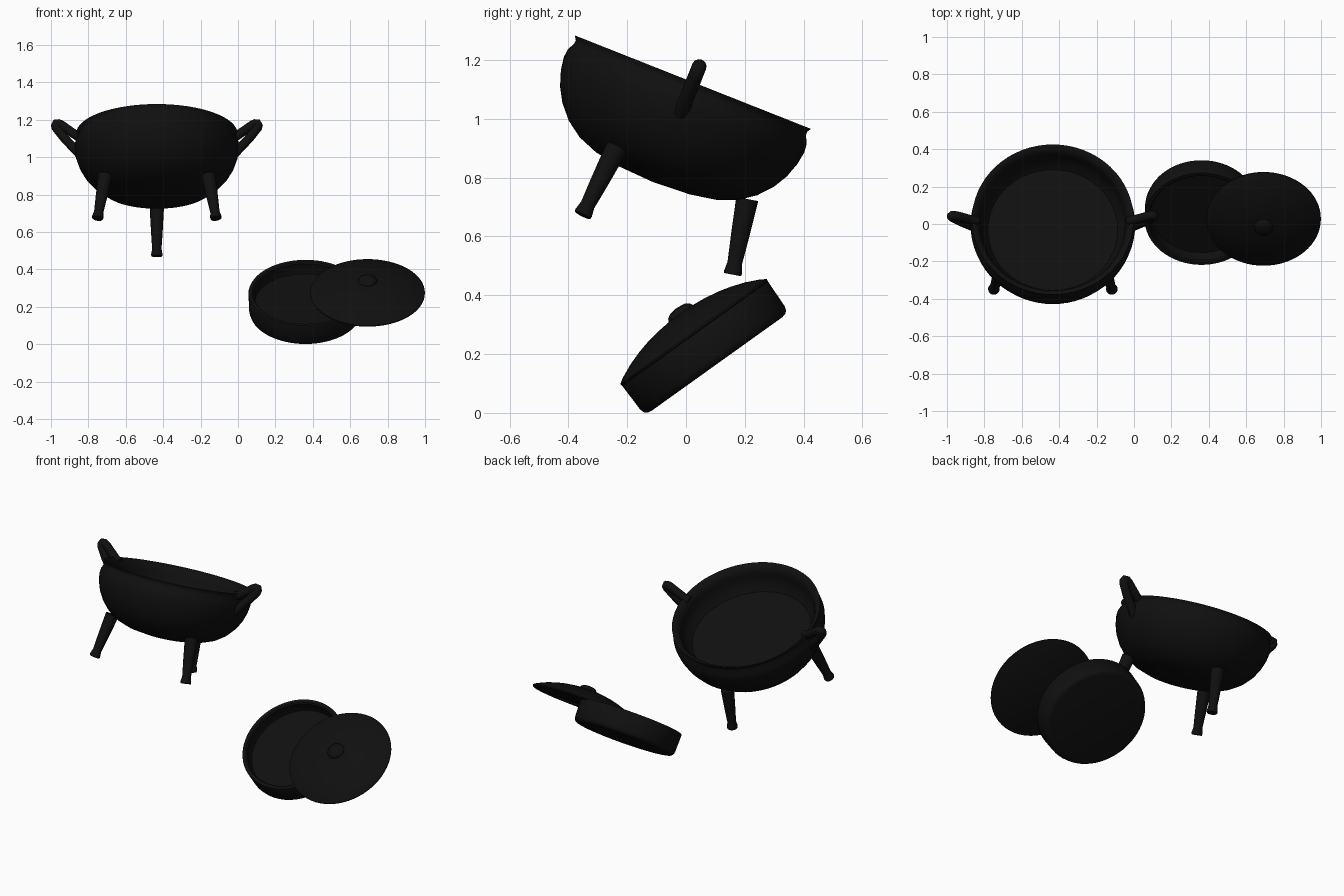
import bpy, math
from mathutils import Matrix, Vector

if "Cube" in bpy.data.objects:
    bpy.data.objects.remove(bpy.data.objects["Cube"])

iron = bpy.data.materials.new("black_iron")
iron.diffuse_color = (0.005, 0.005, 0.005, 1)
iron.use_nodes = True
iron.node_tree.nodes["Principled BSDF"].inputs["Base Color"].default_value = iron.diffuse_color

POT = Matrix.Translation((-0.434, 0.023, 1.123)) @ Matrix.Rotation(math.radians(-21.6), 4, 'X')
DISH = Matrix.Translation((0.361, 0.027, 0.275)) @ Matrix.Rotation(math.radians(35.6), 4, 'X')
LID = Matrix.Translation((0.332, 0, 0)) @ DISH


def finish(ob, name, angle=40):
    ob.name = name
    ob.data.materials.append(iron)
    bpy.ops.object.select_all(action='DESELECT')
    ob.select_set(True)
    bpy.context.view_layer.objects.active = ob
    bpy.ops.object.shade_smooth_by_angle(angle=math.radians(angle))
    return ob


def lathe(name, profile, matrix, n=64):
    """Spin (radius, height) points round local z; radius 0 closes to a pole."""
    verts, faces, rings = [], [], []
    for r, h in profile:
        count = n if r > 0 else 1
        rings.append(range(len(verts), len(verts) + count))
        verts += [(r * math.cos(math.tau * i / n), r * math.sin(math.tau * i / n), h)
                  for i in range(count)]
    for a, b in zip(rings, rings[1:]):
        for i in range(n):
            quad = [a[i % len(a)], a[(i + 1) % len(a)], b[(i + 1) % len(b)], b[i % len(b)]]
            faces.append(list(dict.fromkeys(quad)))
    me = bpy.data.meshes.new(name)
    me.from_pydata(verts, [], faces)
    me.transform(matrix)
    ob = bpy.data.objects.new(name, me)
    bpy.context.collection.objects.link(ob)
    return finish(ob, name)


def tube(name, points, radius, matrix):
    """Round bar along a rounded path."""
    cu = bpy.data.curves.new(name, 'CURVE')
    cu.dimensions = '3D'
    cu.bevel_depth, cu.bevel_resolution, cu.use_fill_caps = radius, 4, True
    sp = cu.splines.new('POLY')
    sp.points.add(len(points) - 1)
    for p, co in zip(sp.points, points):
        p.co = (*co, 1)
    ob = bpy.data.objects.new(name, cu)
    ob.matrix_world = matrix
    bpy.context.collection.objects.link(ob)
    bpy.ops.object.select_all(action='DESELECT')
    ob.select_set(True)
    bpy.context.view_layer.objects.active = ob
    bpy.ops.object.convert(target='MESH')
    return finish(bpy.context.object, name, 60)


# Cauldron bowl: rounded belly, flared lip, flat inner floor
lathe("cauldron_bowl", [
    (0, -.364), (.13, -.357), (.22, -.341), (.29, -.314), (.345, -.275), (.387, -.227),
    (.415, -.178), (.433, -.125), (.44, -.08), (.437, -.052), (.424, -.024), (.423, -.012),
    (.432, .002), (.42, -.001), (.4, -.018), (.39, -.045), (.387, -.075), (.374, -.115),
    (.347, -.15), (0, -.15)], POT)

# Narrow loop handles, one on each side
for side, label in ((-1, "left"), (1, "right")):
    path = [(.4, -.018), (.43, -.008), (.47, .022), (.51, .052), (.526, .06), (.538, .06),
            (.542, .05), (.538, .036), (.495, -.022), (.405, -.125)]
    tube(label + "_handle", [(side * x, 0, z) for x, z in path], .025, POT)

# Three splayed, tapered legs with flared feet
leg_profile = [(0, 0), (.029, 0), (.031, .008), (.029, .018), (.025, .04),
               (.031, .13), (.038, .262), (0, .262)]
for deg, label in ((90, "back"), (210, "front_left"), (330, "front_right")):
    foot, top = Vector((.366, 0, -.557)), Vector((.318, 0, -.3))
    lean = (top - foot).to_track_quat('Z', 'Y').to_matrix().to_4x4()
    m = POT @ Matrix.Rotation(math.radians(deg), 4, 'Z') @ Matrix.Translation(foot) @ lean
    lathe(label + "_leg", leg_profile, m, 24)

# Shallow round dish with a steep inner wall
lathe("dish", [
    (0, -.134), (.274, -.134), (.288, -.131), (.297, -.124), (.302, -.108), (.305, -.005),
    (.302, 0), (.284, -.001), (.277, -.008), (.276, -.06), (.272, -.07), (0, -.07)], DISH)

# Domed lid resting across the dish rim, with its knob
lathe("lid", [
    (0, -.008), (.298, -.008), (.306, -.004), (.306, .002), (.29, .013), (.24, .036),
    (.19, .053), (.15, .063), (.1, .072), (.05, .077), (0, .079)], LID)
lathe("lid_knob", [(0, .045), (.04, .05), (.051, .066), (.051, .076), (.045, .088),
                   (.03, .097), (0, .101)], LID, 32)
